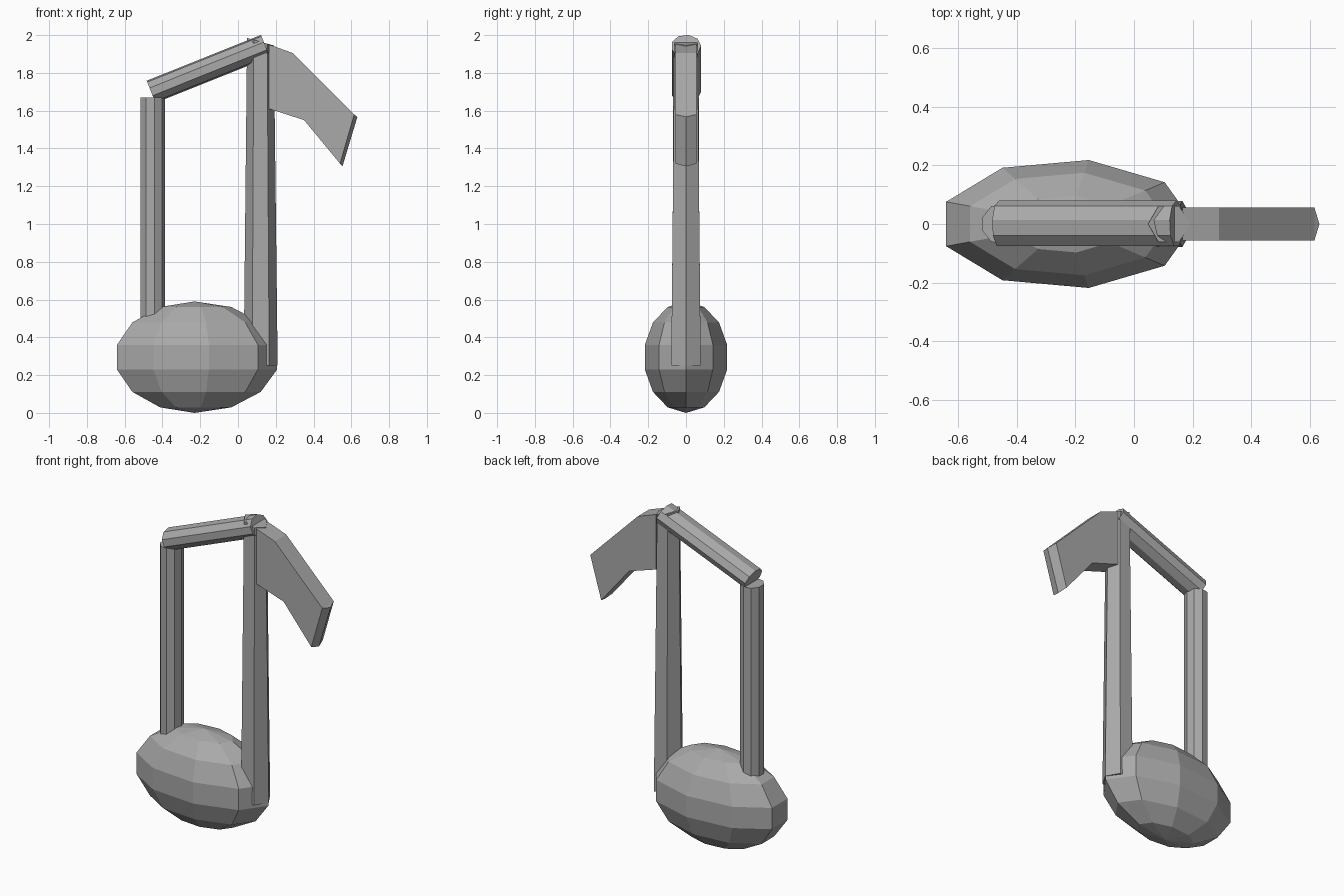
import bpy, bmesh
from math import sin, cos, pi, radians
from mathutils import Vector

cube = bpy.data.objects.get("Cube")
if cube:
    bpy.data.objects.remove(cube)

grey = bpy.data.materials.new("plain_grey")
grey.use_nodes = True
colour = (0.4, 0.4, 0.4, 1)
grey.diffuse_color = colour
grey.node_tree.nodes["Principled BSDF"].inputs["Base Color"].default_value = colour


def ring(centre, u, v, sides):
    """Points of a regular outline spanned by the axes u and v."""
    c, u, v = Vector(centre), Vector(u), Vector(v)
    return [c + u * cos(2 * pi * i / sides) + v * sin(2 * pi * i / sides)
            for i in range(sides)]


def loft(name, rings):
    """Flat-shaded closed skin through a stack of outlines."""
    bm = bmesh.new()
    rows = [[bm.verts.new(p) for p in r] for r in rings]
    n = len(rows[0])
    for a, b in zip(rows, rows[1:]):
        for i in range(n):
            j = (i + 1) % n
            bm.faces.new((a[i], a[j], b[j], b[i]))
    bm.faces.new(rows[0][::-1])
    bm.faces.new(rows[-1])
    bmesh.ops.remove_doubles(bm, verts=bm.verts, dist=0.0005)
    bmesh.ops.recalc_face_normals(bm, faces=bm.faces)
    mesh = bpy.data.meshes.new(name)
    bm.to_mesh(mesh)
    bm.free()
    mesh.materials.append(grey)
    obj = bpy.data.objects.new(name, mesh)
    bpy.context.collection.objects.link(obj)
    return obj


# Rounded note head: nine segments, seven bands
bands = 7
head = []
for k in range(bands + 1):
    t = pi * k / bands
    s = max(sin(t), 0)
    head.append(ring((-0.23, 0, 0.295 - 0.295 * cos(t)),
                     (0.448 * s, 0, 0), (0, 0.227 * s, 0), 9))
loft("note_head", head)

# Straight left stem
loft("left_stem", [ring((-0.453, 0, z), (0.067, 0, 0), (0, 0.07, 0), 9)
                   for z in (0.4, 1.67)])

# Tapered right stem with a slightly slanted top
bottom = ring((0.12, 0, 0.25), (0.09, 0, 0), (0, 0.09, 0), 6)
top = ring((0.119, 0, 1.965), (0.071, 0, -0.02), (0, 0.071, 0), 6)
loft("right_stem", [bottom, top])

# Sloping beam across the stems
start, end = Vector((-0.46, 0, 1.70)), Vector((0.145, 0, 1.9425))
along = (end - start).normalized()
across = Vector((-along.z, 0, along.x)) * 0.064
loft("beam", [ring(p, (0, 0.08, 0), across, 9) for p in (start, end)])

# Bent flag whose free end comes to a shallow ridge
stations = [((0.165, 1.95), (0.165, 1.61)),
            ((0.29, 1.905), (0.35, 1.55)),
            ((0.615, 1.58), (0.54, 1.32))]
half = 0.056
flag = [[(a[0], -half, a[1]), (a[0], half, a[1]),
         (b[0], half, b[1]), (b[0], -half, b[1])] for a, b in stations]
flag.append([(0.632, 0, 1.567)] * 2 + [(0.553, 0, 1.305)] * 2)


def build_flag():
    bm = bmesh.new()
    rows = [[bm.verts.new(p) for p in r] for r in flag[:3]]
    for a, b in zip(rows, rows[1:]):
        for i in range(4):
            j = (i + 1) % 4
            bm.faces.new((a[i], a[j], b[j], b[i]))
    bm.faces.new(rows[0])
    e = rows[-1]
    up, low = bm.verts.new(flag[3][0]), bm.verts.new(flag[3][2])
    for f in ((e[0], up, low, e[3]), (e[1], e[2], low, up),
              (e[0], e[1], up), (e[2], e[3], low)):
        bm.faces.new(f)
    bmesh.ops.recalc_face_normals(bm, faces=bm.faces)
    mesh = bpy.data.meshes.new("flag")
    bm.to_mesh(mesh)
    bm.free()
    mesh.materials.append(grey)
    bpy.context.collection.objects.link(bpy.data.objects.new("flag", mesh))


build_flag()
